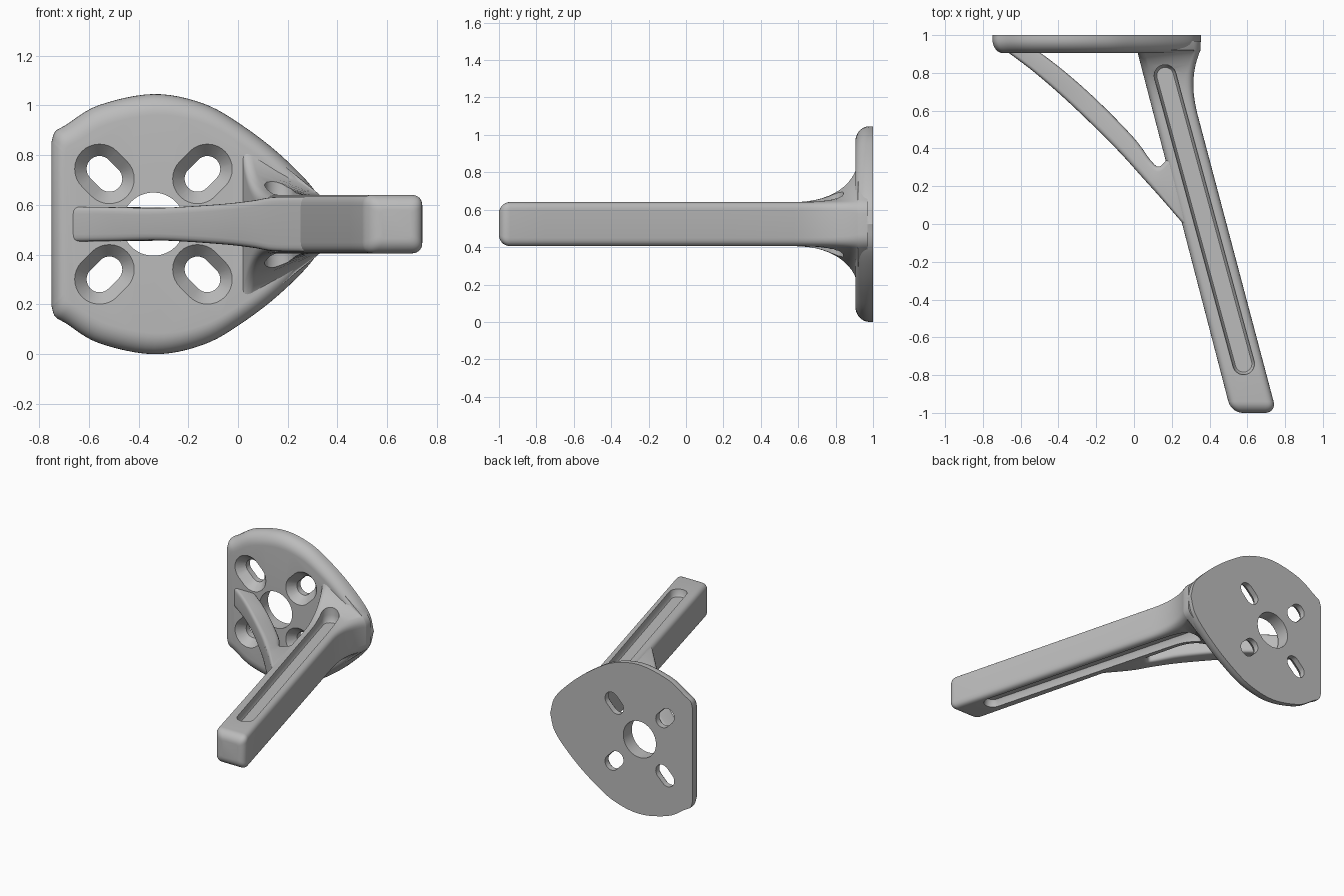
import bpy, bmesh, math
from mathutils import Vector

if "Cube" in bpy.data.objects:
    bpy.data.objects.remove(bpy.data.objects["Cube"])

MID = 0.523      # height of the symmetry plane
HALF = 0.118     # half thickness of the arm

grey = bpy.data.materials.new("plain_grey")
grey.use_nodes = True
COLOUR = (0.5, 0.5, 0.5, 1)
grey.diffuse_color = COLOUR
grey.node_tree.nodes["Principled BSDF"].inputs["Base Color"].default_value = COLOUR


def loft(name, rings):
    """Skin a list of equal-length closed rings and cap both ends."""
    bm = bmesh.new()
    loops = [[bm.verts.new(p) for p in ring] for ring in rings]
    n = len(loops[0])
    for a, b in zip(loops, loops[1:]):
        for i in range(n):
            j = (i + 1) % n
            bm.faces.new((a[i], a[j], b[j], b[i]))
    bm.faces.new(loops[0])
    bm.faces.new(loops[-1])
    bmesh.ops.recalc_face_normals(bm, faces=bm.faces)
    mesh = bpy.data.meshes.new(name)
    bm.to_mesh(mesh)
    bm.free()
    mesh.materials.append(grey)
    obj = bpy.data.objects.new(name, mesh)
    bpy.context.collection.objects.link(obj)
    return obj


def spline(points, steps):
    """Smooth curve through points of any dimension."""
    pts = [Vector(p) for p in points]
    pts = [2 * pts[0] - pts[1]] + pts + [2 * pts[-1] - pts[-2]]
    out = []
    for a, b, c, d in zip(pts, pts[1:], pts[2:], pts[3:]):
        for k in range(steps):
            t = k / steps
            out.append(b + (c - a) * (t / 2) + (2 * a - 5 * b + 4 * c - d) * (t * t / 2)
                       + (3 * b - a - 3 * c + d) * (t ** 3 / 2))
    return out + [pts[-2]]


def rounded(corners, r, steps=6):
    """Closed ring with each corner replaced by a small curve."""
    ring = []
    for i, p in enumerate(corners):
        a = p + (corners[i - 1] - p).normalized() * r
        b = p + (corners[(i + 1) % len(corners)] - p).normalized() * r
        for k in range(steps + 1):
            t = k / steps
            ring.append(a * (1 - t) ** 2 + p * (2 * t * (1 - t)) + b * t * t)
    return ring


def cut(obj, cutters):
    for c in cutters:
        c.hide_render = True
        m = obj.modifiers.new("cut", 'BOOLEAN')
        m.operation, m.solver, m.object = 'DIFFERENCE', 'EXACT', c
        bpy.context.view_layer.objects.active = obj
        bpy.ops.object.modifier_apply(modifier=m.name)
    for c in cutters:
        bpy.data.objects.remove(c)


def smooth(obj, angle):
    bpy.ops.object.select_all(action='DESELECT')
    obj.select_set(True)
    bpy.context.view_layer.objects.active = obj
    bpy.ops.object.shade_smooth_by_angle(angle=math.radians(angle))


def stadium(cx, cy, r, length, direction, n=32):
    """Points of a slot outline, elongated along a direction."""
    d = Vector(direction).normalized()
    start = math.atan2(d.y, d.x) - math.pi / 2
    pts = []
    for side in (1, -1):
        for k in range(n // 2 + 1):
            a = start + math.pi * k / (n // 2) + (0 if side > 0 else math.pi)
            pts.append((cx + side * length * d.x + r * math.cos(a),
                        cy + side * length * d.y + r * math.sin(a)))
    return pts


# Mounting plate: half outline mirrored, front rim rounded over
half = spline([(-0.75, 0.33), (-0.735, 0.372), (-0.69, 0.4), (-0.56, 0.478),
               (-0.34, 0.523), (-0.14, 0.485), (0.02, 0.395), (0.18, 0.27),
               (0.315, 0.125), (0.355, 0)], 6)
outline = [(p.x, p.y) for p in half] + [(p.x, -p.y) for p in reversed(half[:-1])]
CX = -0.2
rings = [[Vector((x, 1, MID + z)) for x, z in outline]]
for k in range(9):
    a = math.pi / 2 * k / 8
    inset = 1 - math.cos(a)
    sx, sz = 1 - 0.1 * inset, 1 - 0.16 * inset
    y = 0.98 - 0.075 * math.sin(a)
    rings.append([Vector((CX + (x - CX) * sx, y, MID + z * sz)) for x, z in outline])
plate = loft("mounting_plate", rings)

# Centre bore and four countersunk radial slots
HX = -0.34
cutters = [loft("bore_cutter", [[Vector((x, y, z)) for x, z in stadium(HX, MID, 0.127, 0, (1, 0), 48)]
                               for y in (0.8, 1.1)])]
for sx in (-1, 1):
    for sz in (-1, 1):
        profile = [(0.85, 0.134), (0.905, 0.1), (0.96, 0.052), (1.1, 0.052)]
        cutters.append(loft("slot_cutter", [
            [Vector((x, y, z)) for x, z in
             stadium(HX + 0.197 * sx, MID + 0.202 * sz, r, 0.028, (sx, sz))]
            for y, r in profile]))
cut(plate, cutters)
smooth(plate, 30)


# Arm: leaning bar that flares into the plate
def arm_ring(y, inset=0.0):
    s = min(max((y - 0.58) / 0.34, 0), 1)
    f = 1 - math.sqrt(1 - s * s)
    xl = 0.255 - 0.26 * y + inset
    xr = 0.49 - 0.265 * y - inset
    xr += (0.352 - xr) * s ** 1.4
    hl = HALF - inset + (0.37 - HALF) * f
    hr = HALF - inset + (0.1 - HALF) * f
    corners = [Vector((x, y, MID + z)) for x, z in ((xl, -hl), (xr, -hr), (xr, hr), (xl, hl))]
    return rounded(corners, max(0.045 - 0.5 * inset, 0.01))


rings = [arm_ring(0.97)]
rings += [arm_ring(0.58 + 0.34 * math.sin(math.pi / 2 * k / 14)) for k in range(14, -1, -1)]
rings += [arm_ring(y) for y in (0.2, -0.3, -0.75)]
END_R = 0.06
for k in range(8):
    a = math.pi / 2 * k / 7
    rings.append(arm_ring(-1 + END_R * (1 - math.sin(a)), END_R * (1 - math.cos(a))))
arm = loft("arm", rings)

# Long grooves in the upper and lower faces of the arm
p, q = Vector((0.165, 0.785)), Vector((0.58, -0.74))
c, d = (p + q) / 2, p - q
grooves = []
for side in (1, -1):
    levels = [(0.07, 0.044), (0.08, 0.052), (HALF, 0.058), (0.5, 0.06)]
    grooves.append(loft("groove_cutter", [
        [Vector((x, y, MID + side * h)) for x, y in stadium(c.x, c.y, r, d.length / 2, d)]
        for h, r in levels]))
cut(arm, grooves)
smooth(arm, 35)

# Curved brace: outer edge x, y, inner edge x, y, half height
sections = [(-0.71, 0.94, -0.54, 0.94, 0.07), (-0.53, 0.805, -0.37, 0.81, 0.068),
            (-0.33, 0.63, -0.19, 0.65, 0.066), (-0.1, 0.405, 0.0, 0.455, 0.08),
            (0.05, 0.24, 0.09, 0.335, 0.095), (0.14, 0.14, 0.135, 0.305, 0.108),
            (0.27, -0.01, 0.19, 0.36, 0.11)]
rings = []
for ox, oy, ix, iy, h in spline(sections, 6):
    rings.append(rounded([Vector((ox, oy, MID - h)), Vector((ix, iy, MID - h)),
                          Vector((ix, iy, MID + h)), Vector((ox, oy, MID + h))], 0.028, 4))
brace = loft("curved_brace", rings)
smooth(brace, 40)
